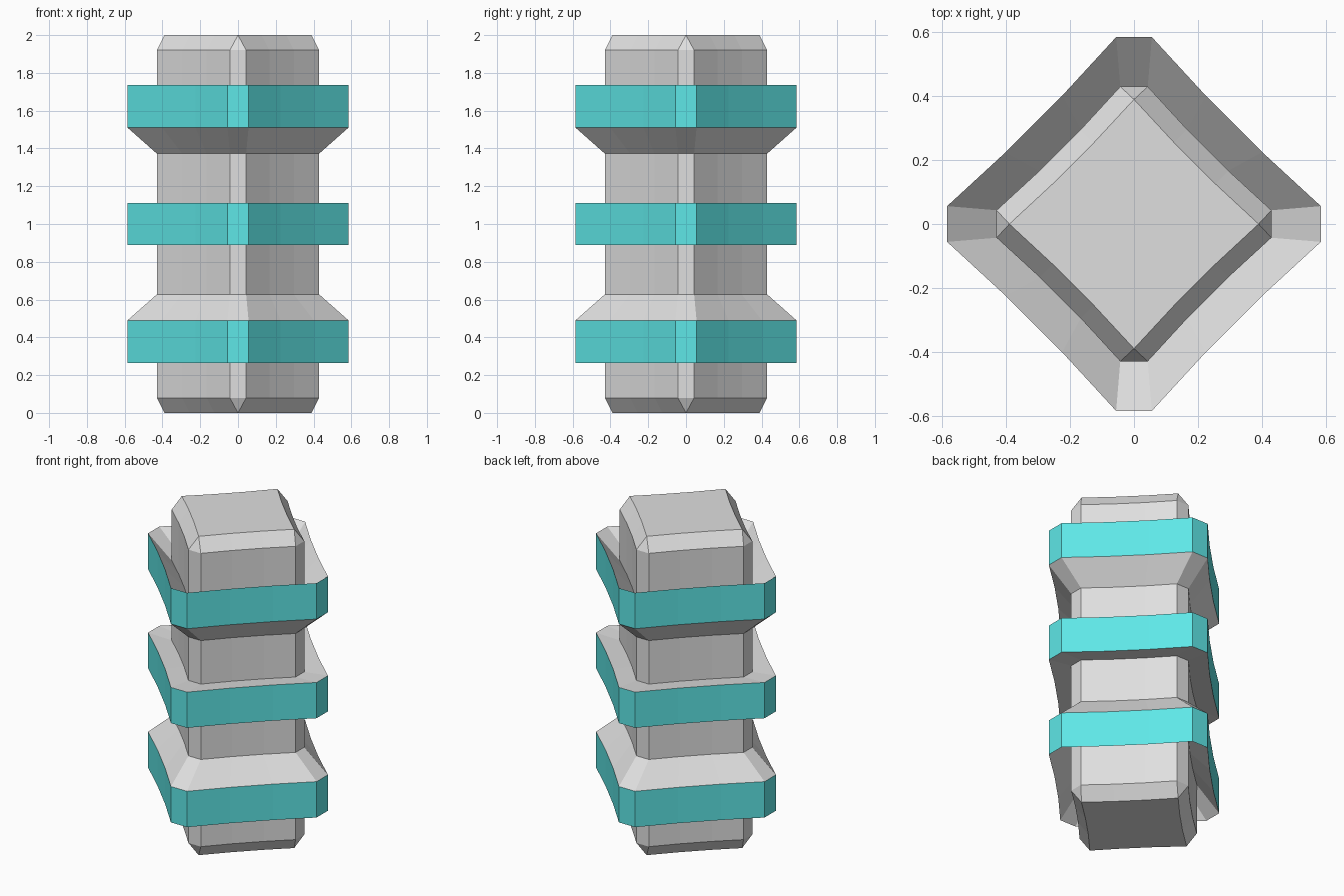
import bpy
import bmesh
from mathutils import Matrix, Vector

cube = bpy.data.objects.get("Cube")
if cube:
    bpy.data.objects.remove(cube, do_unlink=True)


def make_material(name, color):
    mat = bpy.data.materials.new(name)
    mat.use_nodes = True
    mat.diffuse_color = color
    mat.node_tree.nodes["Principled BSDF"].inputs["Base Color"].default_value = color
    return mat


grey = make_material("light grey", (0.74, 0.74, 0.74, 1))
teal = make_material("bright teal", (0.12, 0.85, 0.85, 1))


# Diamond outline with clipped corners and faintly hollow sides
def outline(radius, clip, segments=3, hollow=0.02):
    start, end = Vector((radius, clip, 0)), Vector((clip, radius, 0))
    inward = Vector((-1, -1, 0)).normalized() * radius * hollow
    side = []
    for i in range(segments + 1):
        t = i / segments
        side.append(start.lerp(end, t) + inward * 4 * t * (1 - t))
    return [Matrix.Rotation(k * 1.5707963268, 3, 'Z') @ p
            for k in range(4) for p in side]


CAP, CORE, BAND = (0.39, 0.0), (0.43, 0.043), (0.585, 0.056)

# Levels of the column: lower half, then mirrored about mid height
half = [(CAP, 0), (CORE, 0.08),
        (CORE, 0.40), (BAND, 0.265), (BAND, 0.49), (CORE, 0.627),
        (CORE, 0.90), (BAND, 0.888)]
levels = half + [(shape, 2 - z) for shape, z in reversed(half)]

# Loft the column and its three bands
bm = bmesh.new()
rings = [[bm.verts.new(p + Vector((0, 0, z))) for p in outline(*shape)]
         for shape, z in levels]
count = len(rings[0])
for i in range(len(rings) - 1):
    low, high = rings[i], rings[i + 1]
    is_band = levels[i][0] == BAND and levels[i + 1][0] == BAND
    for j in range(count):
        n = (j + 1) % count
        face = bm.faces.new((low[j], low[n], high[n], high[j]))
        face.material_index = int(is_band)

# End caps
bm.faces.new(list(reversed(rings[0])))
bm.faces.new(rings[-1])
bmesh.ops.remove_doubles(bm, verts=bm.verts, dist=0.0005)
bmesh.ops.recalc_face_normals(bm, faces=bm.faces)

mesh = bpy.data.meshes.new("banded_column")
bm.to_mesh(mesh)
bm.free()
mesh.materials.append(grey)
mesh.materials.append(teal)
column = bpy.data.objects.new("banded_column", mesh)
bpy.context.collection.objects.link(column)
